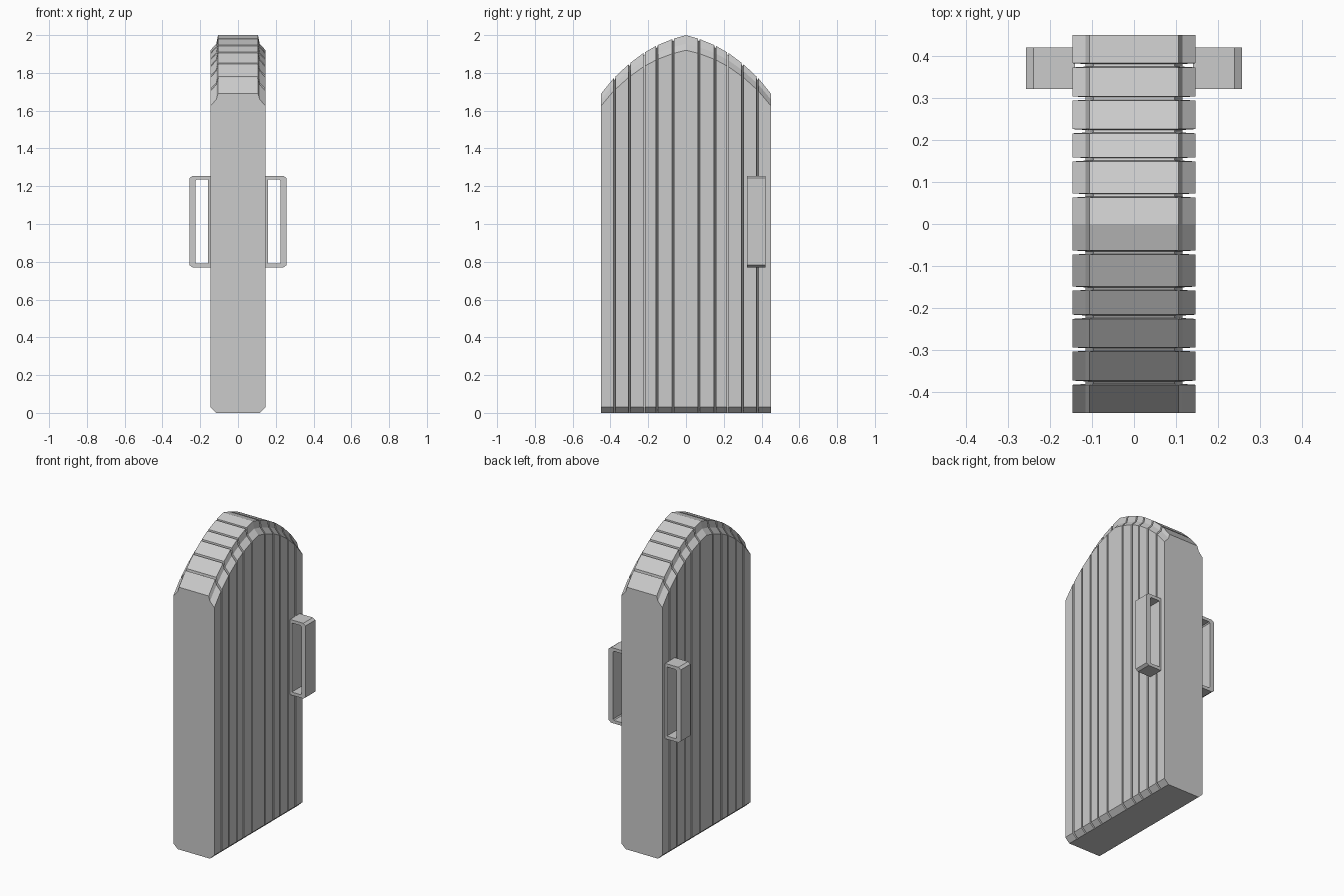
import bpy, bmesh

if "Cube" in bpy.data.objects:
    bpy.data.objects.remove(bpy.data.objects["Cube"])

# Arch height at each half-width
ARCH = [(0, 2.0), (0.07, 1.98), (0.155, 1.945), (0.225, 1.905),
        (0.305, 1.845), (0.385, 1.77), (0.45, 1.69)]
GROOVES = [0.068, 0.154, 0.221, 0.299, 0.378]


def arch_z(y):
    y = abs(y)
    for (a, za), (b, zb) in zip(ARCH, ARCH[1:]):
        if y <= b:
            return za + (zb - za) * (y - a) / (b - a)
    return ARCH[-1][1]


def loft(name, rings, closed=False):
    bm = bmesh.new()
    rows = [[bm.verts.new(p) for p in ring] for ring in rings]
    n = len(rows[0])
    pairs = list(zip(rows, rows[1:]))
    if closed:
        pairs.append((rows[-1], rows[0]))
    for a, b in pairs:
        for i in range(n):
            j = (i + 1) % n
            bm.faces.new((a[i], a[j], b[j], b[i]))
    if not closed:
        bm.faces.new(rows[0])
        bm.faces.new(rows[-1])
    bmesh.ops.recalc_face_normals(bm, faces=bm.faces)
    mesh = bpy.data.meshes.new(name)
    bm.to_mesh(mesh)
    bm.free()
    obj = bpy.data.objects.new(name, mesh)
    bpy.context.collection.objects.link(obj)
    return obj


# Door slab cross-section, either full size or sunk into a groove
def section(y, sunk=False):
    t = arch_z(y)
    if sunk:
        half = [(0.113, 0), (0.115, 0.03), (0.115, t - 0.085),
                (0.106, t - 0.055), (0.097, t - 0.012)]
    else:
        drop = 0.08 - 0.03 * abs(y) / 0.9
        half = [(0.115, 0), (0.146, 0.03), (0.146, t - drop),
                (0.115, t - drop + 0.034), (0.106, t)]
    pts = half + [(-x, z) for x, z in reversed(half)]
    return [(x, y, z) for x, z in pts]


stations = [(-0.45, False), (0, False), (0.45, False)]
for g in GROOVES:
    for s in (-1, 1):
        stations += [(s * g + d, sunk) for d, sunk in
                     ((-0.005, False), (-0.003, True), (0.003, True), (0.005, False))]
loft("planked_door", [section(y, sunk) for y, sunk in sorted(stations)])

# Handles: rectangular loops with clipped outer corners, one on each face
OUTER = [(0.14, 0.77), (0.24, 0.77), (0.257, 0.782),
         (0.257, 1.243), (0.24, 1.255), (0.14, 1.255)]
INNER = [(0.158, 0.79), (0.22, 0.79), (0.226, 0.797),
         (0.226, 1.228), (0.22, 1.235), (0.158, 1.235)]
for side, name in ((-1, "left_handle"), (1, "right_handle")):
    rings = [[(side * o[0], 0.322, o[1]), (side * o[0], 0.42, o[1]),
              (side * i[0], 0.42, i[1]), (side * i[0], 0.322, i[1])]
             for o, i in zip(OUTER, INNER)]
    loft(name, rings, closed=True)
